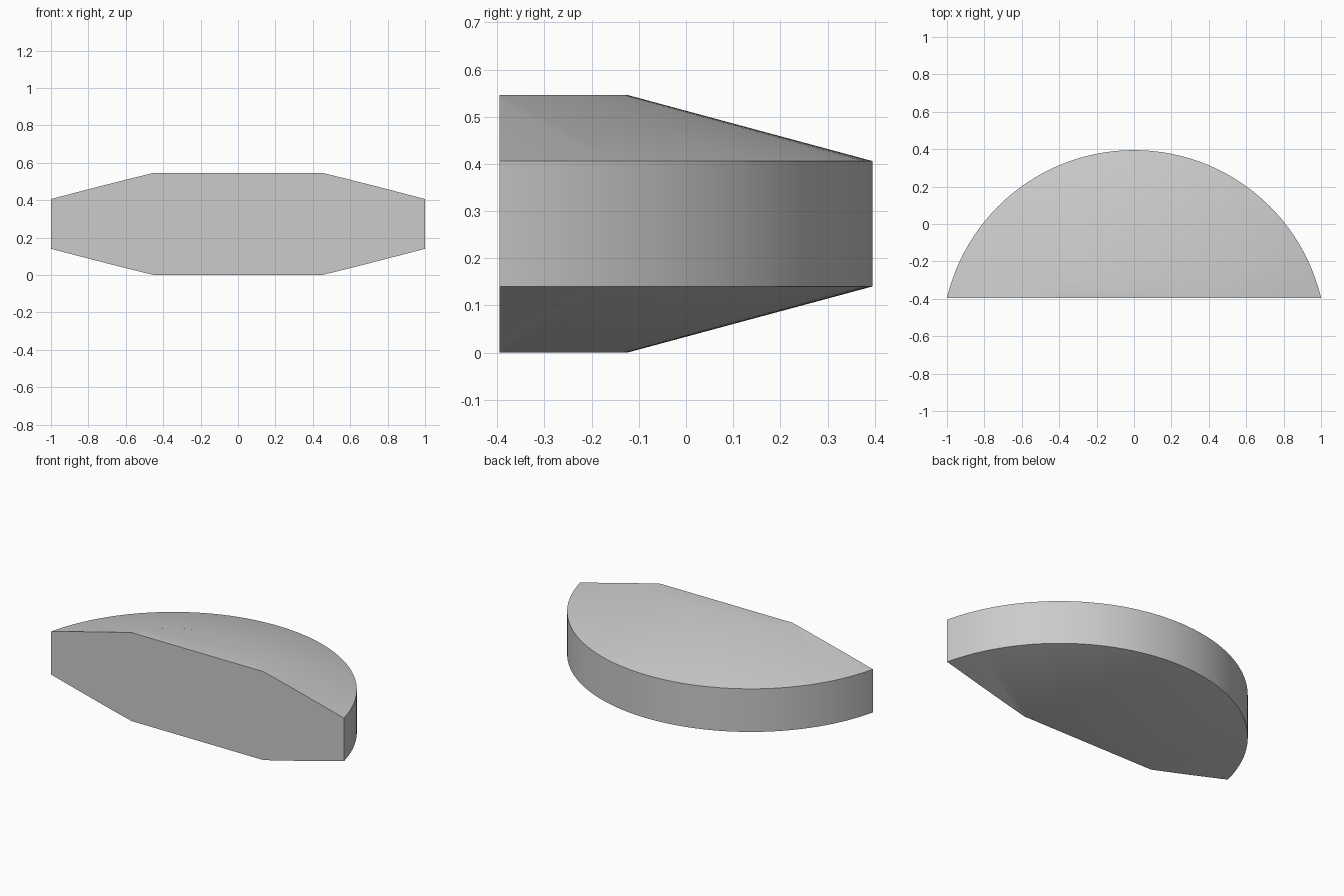
import bpy, bmesh
from math import pi
from mathutils import Vector

cube = bpy.data.objects.get("Cube")
if cube:
    bpy.data.objects.remove(cube)

# Plain grey material
grey = bpy.data.materials.new("light_grey")
grey.use_nodes = True
colour = (0.6, 0.6, 0.6, 1)
grey.diffuse_color = colour
grey.node_tree.nodes["Principled BSDF"].inputs["Base Color"].default_value = colour

# Disc dimensions: the axis lies behind the flat front cut
AXIS_Y, FRONT_Y = -0.633, -0.395
RIM_R, FLAT_R = 1.028, 0.509
HEIGHT, BEVEL = 0.546, 0.14
STEPS = 128

# Spin half of the bevelled disc's outline round the axis
bm = bmesh.new()
profile = [(0, 0), (FLAT_R, 0), (RIM_R, BEVEL), (RIM_R, HEIGHT - BEVEL),
           (FLAT_R, HEIGHT), (0, HEIGHT)]
verts = [bm.verts.new((r, AXIS_Y, z)) for r, z in profile]
edges = [bm.edges.new(pair) for pair in zip(verts, verts[1:])]
bmesh.ops.spin(bm, geom=verts + edges, cent=(0, AXIS_Y, 0), axis=(0, 0, 1),
               angle=2 * pi, steps=STEPS)
bmesh.ops.remove_doubles(bm, verts=bm.verts, dist=0.0005)

# Slice off the front and close it with one flat face
cut = bmesh.ops.bisect_plane(bm, geom=bm.verts[:] + bm.edges[:] + bm.faces[:],
                             plane_co=(0, FRONT_Y, 0), plane_no=(0, -1, 0),
                             clear_outer=True)
rim = [e for e in cut["geom_cut"] if isinstance(e, bmesh.types.BMEdge)]
bmesh.ops.holes_fill(bm, edges=rim, sides=0)

# Merge each flat top and bottom into a single face
up = Vector((0, 0, 1))
bm.normal_update()
for sign in (1, -1):
    flat = [f for f in bm.faces if f.normal.z * sign > 0.999 or
            (abs(f.normal.z) > 0.999 and (f.calc_center_median().z > HEIGHT / 2) == (sign > 0))]
    flat = [f for f in flat if (f.calc_center_median().z > HEIGHT / 2) == (sign > 0)]
    if len(flat) > 1:
        bmesh.ops.dissolve_faces(bm, faces=flat)
bmesh.ops.recalc_face_normals(bm, faces=bm.faces)

mesh = bpy.data.meshes.new("bevelled_half_disc")
bm.to_mesh(mesh)
bm.free()
mesh.materials.append(grey)
body = bpy.data.objects.new("bevelled_half_disc", mesh)
bpy.context.collection.objects.link(body)

# Smooth curves, crisp rim and front edges
bpy.ops.object.select_all(action="DESELECT")
body.select_set(True)
bpy.context.view_layer.objects.active = body
bpy.ops.object.shade_smooth_by_angle(angle=pi / 6)
